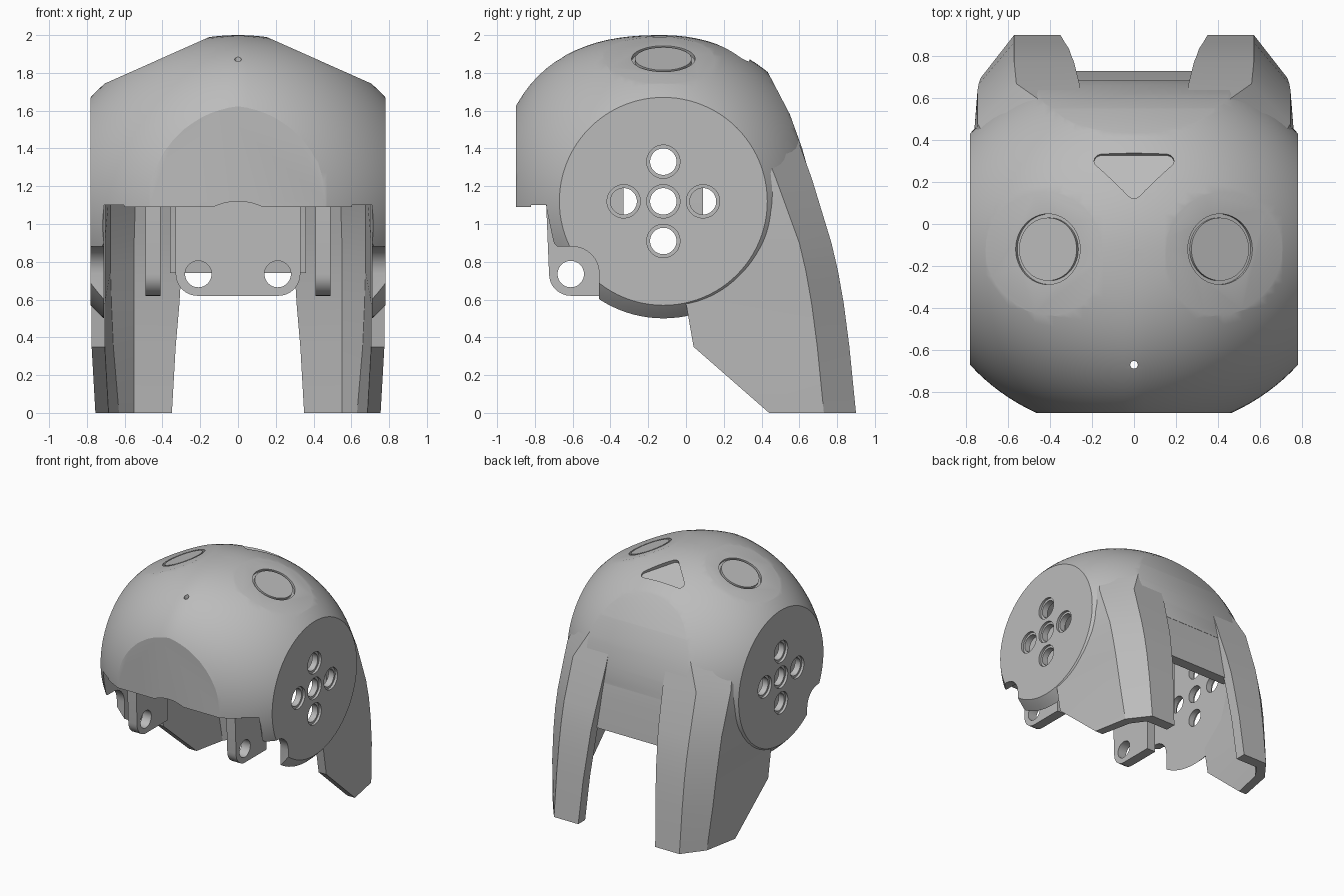
import bpy, bmesh, math
from mathutils import Vector, Matrix

if "Cube" in bpy.data.objects:
    bpy.data.objects.remove(bpy.data.objects["Cube"])

grey = bpy.data.materials.new("plain grey")
grey.use_nodes = True
grey.diffuse_color = (0.5, 0.5, 0.5, 1)
grey.node_tree.nodes["Principled BSDF"].inputs["Base Color"].default_value = (0.5, 0.5, 0.5, 1)

CY, CZ = -0.12, 1.12      # centre of the dome and the side discs
SIDE = 0.78               # half width at the side discs


def make(name, bm):
    bmesh.ops.recalc_face_normals(bm, faces=bm.faces)
    me = bpy.data.meshes.new(name)
    bm.to_mesh(me)
    bm.free()
    me.materials.append(grey)
    ob = bpy.data.objects.new(name, me)
    bpy.context.collection.objects.link(ob)
    return ob


def prism(name, pts, axis, a, b):
    """Extrude a 2D outline along x, y or z between a and b."""
    place = {"x": lambda p, t: (t, p[0], p[1]),
             "y": lambda p, t: (p[0], t, p[1]),
             "z": lambda p, t: (p[0], p[1], t)}[axis]
    bm = bmesh.new()
    lo = [bm.verts.new(place(p, a)) for p in pts]
    hi = [bm.verts.new(place(p, b)) for p in pts]
    bm.faces.new(lo)
    bm.faces.new(hi)
    for i in range(len(pts)):
        j = (i + 1) % len(pts)
        bm.faces.new((lo[i], lo[j], hi[j], hi[i]))
    return make(name, bm)


def box(name, x, y, z):
    return prism(name, [(x[0], y[0]), (x[1], y[0]), (x[1], y[1]), (x[0], y[1])], "z", *z)


def arc(cx, cy, r, start, end, n=8):
    angles = [math.radians(start + (end - start) * i / n) for i in range(n + 1)]
    return [(cx + r * math.cos(t), cy + r * math.sin(t)) for t in angles]


def disc(cx, cy, r):
    return arc(cx, cy, r, 0, 360, 48)[:-1]


def boolean(target, tool, op="DIFFERENCE"):
    mod = target.modifiers.new("cut", "BOOLEAN")
    mod.operation, mod.solver, mod.object = op, "EXACT", tool
    bpy.context.view_layer.objects.active = target
    bpy.ops.object.modifier_apply(modifier=mod.name)
    bpy.data.objects.remove(tool)


def dome(name, k):
    """Wide ellipsoid with a fuller forehead, poles on the x axis."""
    bm = bmesh.new()
    bmesh.ops.create_uvsphere(bm, u_segments=96, v_segments=64, radius=1,
                              matrix=Matrix.Rotation(math.pi / 2, 4, "Y"))
    for v in bm.verts:
        x, y, z = v.co
        r = math.hypot(y, z)
        f = 1
        if y < 0 < z and r > 0.001:
            p = 2 + 0.45 * max(0, 1 - abs(x) / SIDE)
            f = ((-y / r) ** p + (z / r) ** p) ** (-1 / p)
        v.co = (x * k, CY + 0.88 * k * y * f, CZ + 0.88 * k * z * f)
    return make(name, bm)


# Back slope, from crown to lower edge of the back panel
slope = [(0.36, 1.95), (0.43, 1.81), (0.55, 1.58), (0.615, 1.4), (0.66, 1.24), (0.70, 1.0), (0.73, 0.74)]


def back_clip(shift):
    pts = [(y - shift, z) for y, z in slope]
    return prism("back_clip", pts + [(0.73 - shift, 0), (1.5, 0), (1.5, 2.3), (0.2 - shift, 2.3)], "x", -1.2, 1.2)


# Helmet shell: clipped dome, hollowed out
shell = dome("helmet_shell", 1)
boolean(shell, box("limits", (-SIDE, SIDE), (-0.9, 1.2), (0.2, 2.0)), "INTERSECT")
boolean(shell, back_clip(0))
hollow = dome("hollow", 0.87)
boolean(hollow, box("limits", (-0.71, 0.71), (-0.82, 1.2), (1.05, 2.0)), "INTERSECT")
boolean(hollow, back_clip(0.09))
boolean(shell, hollow)
boolean(shell, box("open_bottom", (-0.71, 0.71), (-0.82, 1.2), (0, 1.1)))

# Brow edge and the notch in front of the side discs
notch = [(-1.2, 1.09), (-0.74, 1.09), (-0.70, 0.9), (-0.68, 0.88)]
notch += arc(-0.6, 0.74, 0.14, 90, 0) + [(-0.46, 0), (-1.2, 0)]
boolean(shell, prism("notch", notch, "x", -1, 1))
boolean(shell, prism("brow_scoop", disc(0, 0.82, 0.3), "y", -1, -0.7))

# Cross of counterbored holes through both side discs
for dy, dz in ((0, 0), (0.21, 0), (-0.21, 0), (0, 0.21), (0, -0.21)):
    boolean(shell, prism("hole", disc(CY + dy, CZ + dz, 0.07), "x", -1, 1))
    for s in (-1, 1):
        boolean(shell, prism("rim", disc(CY + dy, CZ + dz, 0.088), "x", s * 0.76, s * 0.9))

# Round flats on the crown, each with a ring groove
for s in (-1, 1):
    tilt = Matrix.Translation((s * 0.41, CY, 1.875)) @ Matrix.Rotation(s * math.radians(24), 4, "Y")
    flat = prism("flat", disc(0, 0, 0.325), "z", 0, 0.3)
    ring = prism("ring", disc(0, 0, 0.168), "z", -0.02, 0.1)
    boolean(ring, prism("core", disc(0, 0, 0.15), "z", -0.1, 0.2))
    for tool in (flat, ring):
        tool.data.transform(tilt)
        boolean(shell, tool)

# Rounded triangular recess behind the crown
tri = arc(0.155, 0.08, 0.035, -42, 90) + arc(-0.155, 0.08, 0.035, 90, 222) + arc(0, -0.085, 0.035, 222, 318)
recess = prism("recess", tri, "z", -0.035, 0.2)
recess.data.transform(Matrix.Translation((0, 0.235, 1.925)) @ Matrix.Rotation(math.radians(-24), 4, "X"))
boolean(shell, recess)

# Small hole in the forehead
boolean(shell, prism("pin_hole", disc(0, -0.67, 0.018), "z", 1.5, 2.2))

# Back panel between the legs
lower = slope[3:]
panel = prism("back_panel", [(y - 0.002, z) for y, z in lower] + [(y - 0.09, z) for y, z in reversed(lower)],
              "x", -0.36, 0.36)

# Rear legs: angled shell lofted through level sections
# z, back y, inner x, chamfer x, side x, chamfer depth, front x, front y
levels = [(0, 0.9, 0.35, 0.57, 0.70, 0.17, 0.755, 0.44),
          (0.35, 0.865, 0.33, 0.57, 0.73, 0.17, 0.775, 0.04),
          (0.58, 0.835, 0.31, 0.57, 0.74, 0.17, 0.775, 0),
          (0.75, 0.805, 0.3, 0.57, 0.745, 0.17, 0.775, 0.2),
          (0.9, 0.77, 0.285, 0.57, 0.745, 0.17, 0.775, 0.25),
          (1.235, 0.668, 0.26, 0.56, 0.745, 0.19, 0.775, 0.3),
          (1.55, 0.555, 0.26, 0.40, 0.67, 0.2, 0.74, 0.2)]


def leg(name, s):
    bm = bmesh.new()
    rows = []
    for z, yb, xi, cx, sx, sy, ox, yf in levels:
        ring = [(xi, yb), (cx, yb), (sx, yb - sy), (ox, yf),
                (ox - 0.07, yf), (sx - 0.07, yb - sy - 0.03), (cx - 0.02, yb - 0.09), (xi, yb - 0.09)]
        rows.append([bm.verts.new((s * x, y, z)) for x, y in ring])
    for a, b in zip(rows, rows[1:]):
        for i in range(8):
            j = (i + 1) % 8
            bm.faces.new((a[i], a[j], b[j], b[i]))
    bm.faces.new(rows[0])
    bm.faces.new(rows[-1])
    return make(name, bm)


parts = [shell, panel, leg("left_leg", 1), leg("right_leg", -1)]

# Hinge lugs under the brow
for s, side in ((1, "left"), (-1, "right")):
    outline = [(-0.33, 1.5), (-0.74, 1.5), (-0.74, 1.1)] + arc(-0.61, 0.735, 0.115, 180, 270) + [(-0.33, 0.62)]
    lug = prism(side + "_hinge_lug", outline, "x", s * 0.41, s * 0.49)
    boolean(lug, prism("hole", disc(-0.61, 0.735, 0.07), "x", -1, 1))
    parts.append(lug)

# Inner mounting plate with two holes
outline = [(0.33, 1.8), (-0.33, 1.8)] + arc(-0.215, 0.735, 0.115, 180, 270) + arc(0.215, 0.735, 0.115, 270, 360)
plate = prism("mounting_plate", outline, "y", 0.01, 0.09)
for s in (-1, 1):
    boolean(plate, prism("hole", disc(s * 0.21, 0.735, 0.07), "y", -0.5, 0.5))
parts.append(plate)

# Smooth curves, sharp edges
for ob in parts:
    bpy.ops.object.select_all(action="DESELECT")
    ob.select_set(True)
    bpy.context.view_layer.objects.active = ob
    bpy.ops.object.shade_smooth_by_angle(angle=math.radians(25))
